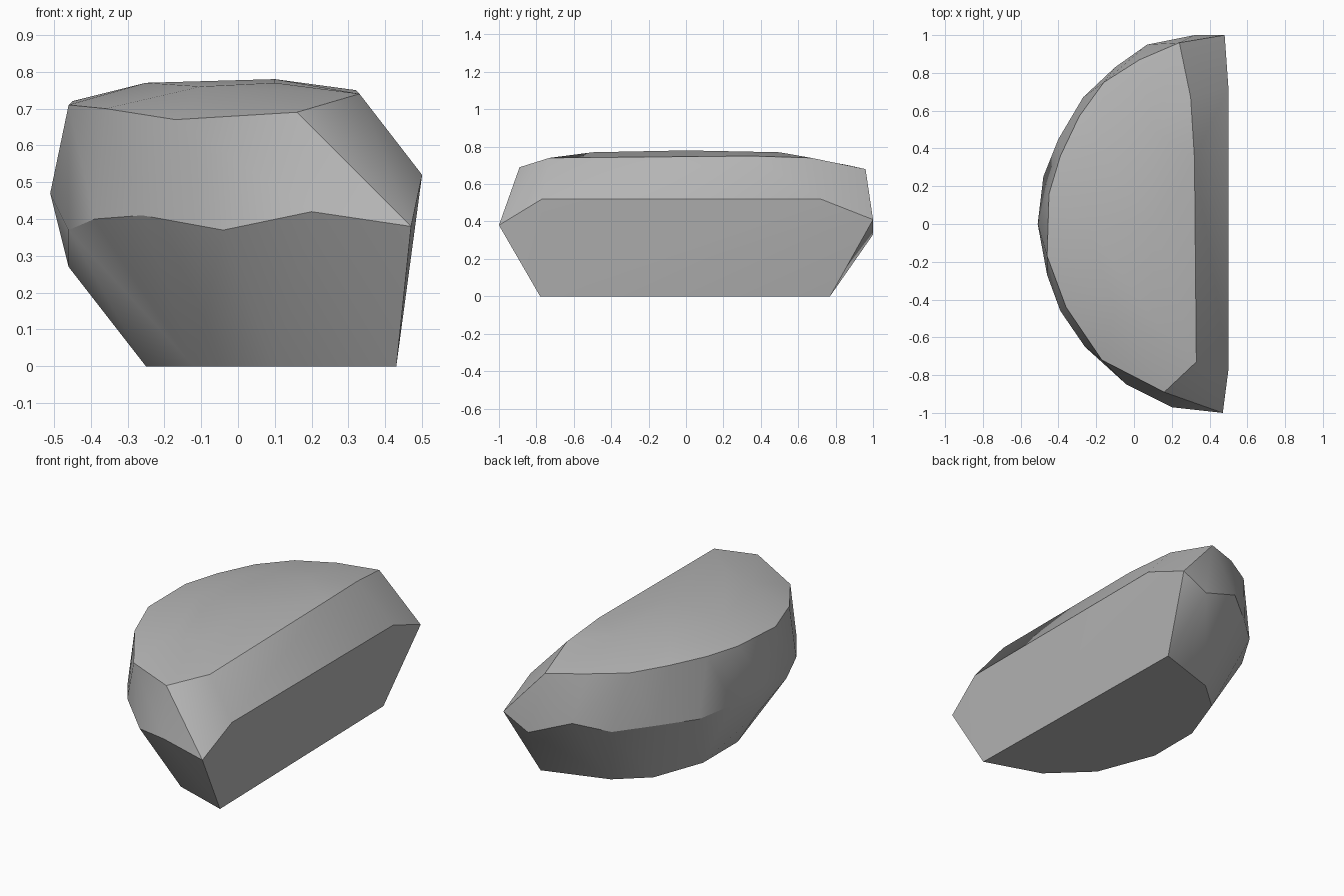
import bpy
import bmesh
import math

# Remove only the default object
default_cube = bpy.data.objects.get("Cube")
if default_cube is not None:
    bpy.data.objects.remove(default_cube, do_unlink=True)


def make_material(name, linear_color):
    """Create one flat material shown the same in viewport and render."""
    material = bpy.data.materials.new(name)
    material.use_nodes = True
    material.diffuse_color = linear_color
    shader = material.node_tree.nodes["Principled BSDF"]
    shader.inputs["Base Color"].default_value = linear_color
    shader.inputs["Roughness"].default_value = 0.9
    return material


def make_hull(name, rings, material):
    """Wrap stacked outlines in a faceted convex skin."""
    mesh = bpy.data.meshes.new(name)
    bm = bmesh.new()
    for ring in rings:
        for point in ring:
            bm.verts.new(point)
    hull = bmesh.ops.convex_hull(bm, input=bm.verts[:])
    buried = [item for item in hull["geom_interior"] + hull["geom_unused"]
              if isinstance(item, bmesh.types.BMVert)]
    if buried:
        bmesh.ops.delete(bm, geom=list(set(buried)), context="VERTS")
    # Merge nearly coplanar triangles into broad chipped facets
    bmesh.ops.dissolve_limit(bm, angle_limit=math.radians(2),
                             verts=bm.verts[:], edges=bm.edges[:])
    bmesh.ops.recalc_face_normals(bm, faces=bm.faces[:])
    bm.to_mesh(mesh)
    bm.free()
    mesh.materials.append(material)
    obj = bpy.data.objects.new(name, mesh)
    bpy.context.scene.collection.objects.link(obj)
    return obj


# Flat base, running round the curved side from front to back
base = [(.43, -.78, 0), (.1, -.67, 0), (-.12, -.46, 0), (-.25, -.12, 0),
        (-.25, .2, 0), (-.14, .5, 0), (.03, .65, 0), (.4, .77, 0)]

# Widest outline, with a wavy chipped height
girth = [(.47, -1, .38), (.2, -.97, .42), (-.04, -.85, .37),
         (-.26, -.65, .41), (-.39, -.46, .4), (-.46, -.27, .37),
         (-.46, 0, .27), (-.51, 0, .47), (-.48, .25, .42),
         (-.4, .45, .39), (-.27, .67, .4), (-.1, .83, .38),
         (.07, .95, .43), (.32, 1, .33), (.48, 1, .41)]

# Upper edge of the straight cut side
ledge = [(.5, -.77, .52), (.5, 0, .53), (.5, .72, .52)]

# Shoulder where the flanks meet the top
shoulder = [(.33, -.73, .74), (.16, -.89, .69), (-.17, -.72, .67),
            (-.36, -.44, .7), (-.46, -.17, .71), (-.45, .16, .72),
            (-.39, .36, .72), (-.29, .57, .72), (-.16, .75, .71),
            (.03, .87, .7), (.24, .96, .68), (.3, .67, .74),
            (.32, .35, .75), (.31, 0, .75)]

# Shallow crown
crown = [(-.1, -.45, .76), (.1, -.5, .77), (-.25, 0, .77),
         (.1, 0, .78), (-.18, .4, .77), (.1, .5, .77)]

stone_grey = make_material("stone_grey", (.47, .47, .47, 1))
boulder = make_hull("half_moon_boulder",
                    [base, girth, ledge, shoulder, crown], stone_grey)

# Soft facets with crisp main ridges
bpy.ops.object.select_all(action="DESELECT")
boulder.select_set(True)
bpy.context.view_layer.objects.active = boulder
bpy.ops.object.shade_smooth_by_angle(angle=math.radians(30))
